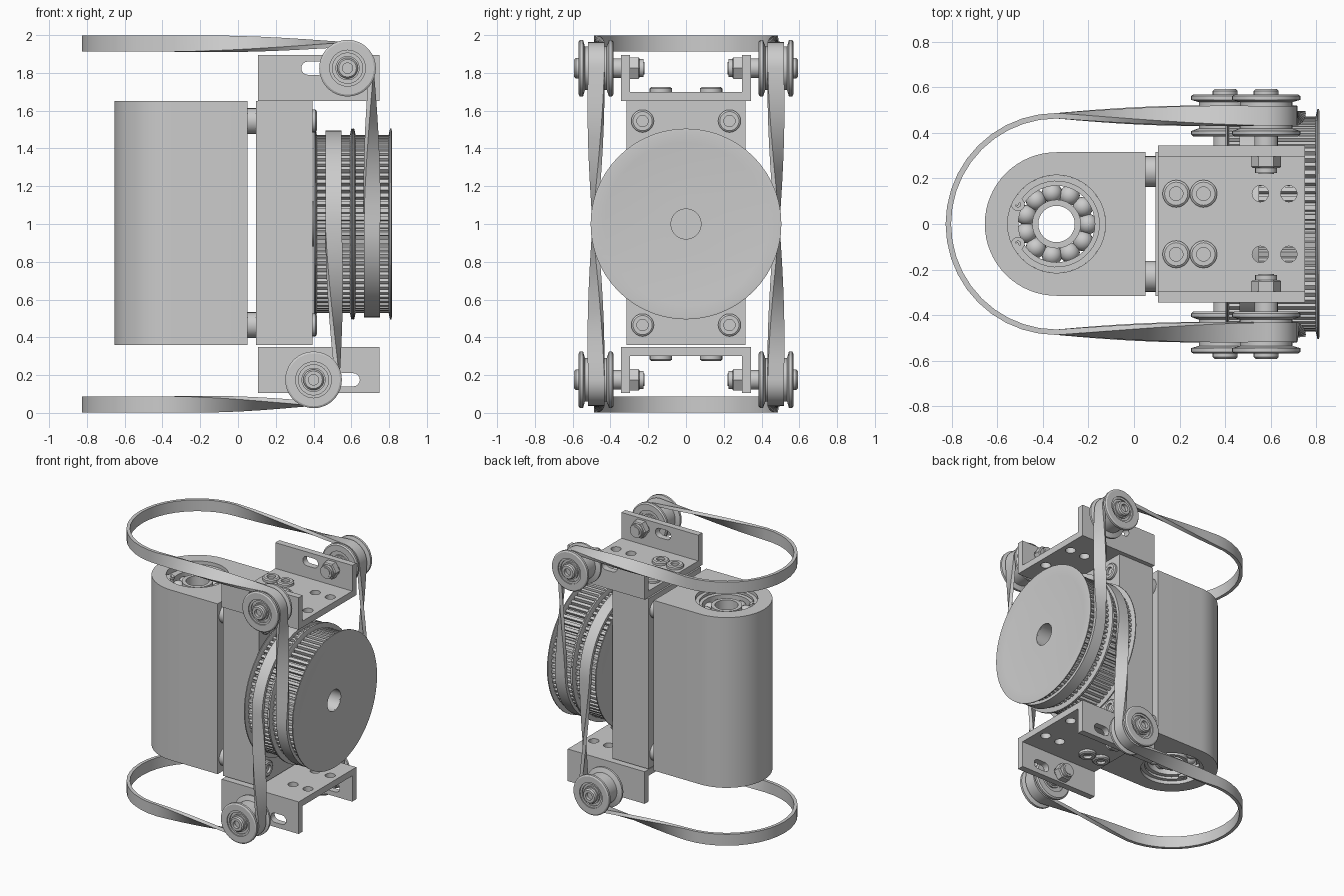
import bpy, bmesh
from math import sin, cos, pi, radians
from mathutils import Vector, Matrix

if "Cube" in bpy.data.objects:
    bpy.data.objects.remove(bpy.data.objects["Cube"])


def finish(name, bm):
    bmesh.ops.remove_doubles(bm, verts=bm.verts, dist=0.0002)
    bmesh.ops.recalc_face_normals(bm, faces=bm.faces)
    me = bpy.data.meshes.new(name)
    bm.to_mesh(me)
    bm.free()
    ob = bpy.data.objects.new(name, me)
    bpy.context.collection.objects.link(ob)
    return ob


def lathe(name, prof, origin, axis, seg=32, closed=False):
    """Spin (radius, distance) points around an axis; closed makes a ring."""
    bm = bmesh.new()
    rot = Vector(axis).to_track_quat('Z', 'Y').to_matrix()
    o = Vector(origin)
    rings = [[bm.verts.new(o + rot @ Vector((r * cos(2 * pi * i / seg), r * sin(2 * pi * i / seg), t)))
              for i in range(seg)] for r, t in prof]
    n = len(rings)
    for k in range(n if closed else n - 1):
        a, b = rings[k], rings[(k + 1) % n]
        for i in range(seg):
            j = (i + 1) % seg
            bm.faces.new((a[i], a[j], b[j], b[i]))
    return finish(name, bm)


def ring(name, r0, r1, t0, t1, origin, axis, seg=32):
    return lathe(name, [(r0, t0), (r1, t0), (r1, t1), (r0, t1)], origin, axis, seg, True)


def plate(name, outlines, thick, origin, u, v):
    """Flat sheet with holes, drawn in the u-v plane and centred on its thickness."""
    cu = bpy.data.curves.new(name, 'CURVE')
    cu.dimensions, cu.fill_mode, cu.extrude = '2D', 'BOTH', thick / 2
    for pts in outlines:
        sp = cu.splines.new('POLY')
        sp.points.add(len(pts) - 1)
        for p, (x, y) in zip(sp.points, pts):
            p.co = (x, y, 0, 1)
        sp.use_cyclic_u = True
    tmp = bpy.data.objects.new(name, cu)
    bpy.context.collection.objects.link(tmp)
    bpy.context.view_layer.update()
    me = bpy.data.meshes.new_from_object(tmp.evaluated_get(bpy.context.evaluated_depsgraph_get()))
    bpy.data.objects.remove(tmp)
    u, v = Vector(u), Vector(v)
    m = Matrix((u, v, u.cross(v))).transposed().to_4x4()
    m.translation = Vector(origin)
    me.transform(m)
    bm = bmesh.new()
    bm.from_mesh(me)
    bpy.data.meshes.remove(me)
    return finish(name, bm)


def arc(cx, cy, r, a0=0, a1=360, n=24):
    k = n if a1 - a0 == 360 else n - 1
    return [(cx + r * cos(radians(a0 + (a1 - a0) * i / k)), cy + r * sin(radians(a0 + (a1 - a0) * i / k)))
            for i in range(n)]


def rect(x0, x1, y0, y1):
    return [(x0, y0), (x1, y0), (x1, y1), (x0, y1)]


def slot(cx, cy, half, r):
    return arc(cx + half, cy, r, -90, 90, 9) + arc(cx - half, cy, r, 90, 270, 9)


X, Y, Z = (1, 0, 0), (0, 1, 0), (0, 0, 1)
BX = -0.34  # bore centre

# Round-ended housing with a bore, and the mounting block
plate('housing', [[(0.05, -0.315), (0.05, 0.315)] + arc(BX, 0, 0.315, 90, 270, 33), arc(BX, 0, 0.215, n=40)],
      1.29, (0, 0, 1.005), X, Y)
plate('mounting_block', [rect(0.095, 0.395, -0.315, 0.315)], 1.29, (0, 0, 1.005), X, Y)


def socket_head(name, origin, axis, r=0.06, h=0.022):
    lathe(name, [(0, 0), (r, 0), (r, h * 0.7), (r * 0.85, h), (r * 0.5, h), (r * 0.5, h * 0.2), (0, h * 0.2)],
          origin, axis, 20)


# Spacers and bolts through the block
for y in (-0.23, 0.23):
    for z in (0.465, 1.545):
        lathe('block_spacer', [(0, 0), (0.068, 0), (0.068, 0.045), (0, 0.045)], (0.05, y, z), X, 24)
        socket_head('block_bolt', (0.395, y, z), X)

# Ball bearings at both ends of the bore, with retaining clips
for s in (-1, 1):
    o, ax = (BX, 0, 1.005 + s * 0.645), (0, 0, s)
    ring('bearing_outer_race', 0.168, 0.215, -0.19, -0.05, o, ax, 40)
    ring('bearing_inner_race', 0.08, 0.107, -0.19, -0.05, o, ax, 32)
    for i in range(11):
        a = 2 * pi * i / 11
        bm = bmesh.new()
        bmesh.ops.create_uvsphere(bm, u_segments=16, v_segments=10, radius=0.045,
                                  matrix=Matrix.Translation((BX + 0.138 * cos(a), 0.138 * sin(a), o[2] - s * 0.115)))
        finish('bearing_ball', bm)
    plate('retaining_clip', [arc(BX, 0, 0.215, -155, 155, 36) + arc(BX, 0, 0.188, -155, 155, 36)[::-1]],
          0.018, (0, 0, o[2] - s * 0.035), X, Y)
    for a in (-153, 153):
        c = arc(BX, 0, 0.19, a, a + 1, 2)[0]
        ring('clip_ear', 0.012, 0.03, -0.044, -0.026, (c[0], c[1], o[2]), ax, 14)

# Two large toothed pulleys, each with two flanges
lathe('pulley_hub', [(0.08, 0), (0.12, 0), (0.12, 0.03), (0.08, 0.03)], (0.39, 0, 1), X, 32, True)
TEETH = 72
for x0, x1 in ((0.415, 0.595), (0.62, 0.80)):
    prof = []
    for i in range(TEETH):
        for f, r in ((0, 0.472), (0.5, 0.472), (0.6, 0.448), (0.9, 0.448)):
            a = 2 * pi * (i + f) / TEETH
            prof.append((r * cos(a), r * sin(a)))
    plate('toothed_pulley', [prof, arc(0, 0, 0.08)], x1 - x0, ((x0 + x1) / 2, 0, 1), Y, Z)
    for x, d in ((x0, (-1, 0, 0)), (x1, X)):
        lathe('pulley_flange', [(0.08, -0.003), (0.47, -0.003), (0.505, 0.005), (0.505, 0.012), (0.495, 0.014),
                                (0.43, 0.006), (0.08, 0.006)], (x, 0, 1), d, 56, True)


def idler(x, z, s):
    """Flanged idler wheel on a bolt and nut; s is the side in y."""
    o, d = (x, 0, z), (0, s, 0)
    lathe('idler_wheel', [(0.095, 0.385), (0.14, 0.385), (0.15, 0.393), (0.15, 0.408), (0.115, 0.42),
                          (0.115, 0.535), (0.15, 0.545), (0.15, 0.562), (0.14, 0.568), (0.095, 0.568)],
          o, d, 36, True)
    ring('idler_bearing_outer', 0.08, 0.096, 0.395, 0.56, o, d)
    ring('idler_bearing_shield', 0.06, 0.082, 0.40, 0.55, o, d)
    ring('idler_bearing_inner', 0.035, 0.064, 0.39, 0.563, o, d)
    ring('idler_spacer', 0.03, 0.052, 0.343, 0.392, o, d, 20)
    lathe('idler_bolt', [(0, 0.22), (0.034, 0.22), (0.034, 0.563), (0, 0.563)], o, d, 18)
    socket_head('idler_bolt_head', (x, s * 0.562, z), d, 0.055, 0.03)
    lathe('idler_nut', [(0.034, 0.245), (0.058, 0.245), (0.066, 0.252), (0.066, 0.297), (0.034, 0.297)], o, d, 6, True)
    ring('idler_nut_collar', 0.03, 0.048, 0.224, 0.25, o, d, 20)


def belt(xi, zi, xp, s):
    """Twisted belt: back loop, idler, pulley. Built upright, s=-1 flips it in z."""
    half = []  # (point, outward normal, width direction)
    r = 0.475
    for i in range(11):
        a = pi - pi / 2 * i / 10
        half.append(((BX + r * cos(a), r * sin(a), 1.955), (cos(a), sin(a), 0), Z))
    for i in range(1, 8):
        t = i / 8
        a = t * pi / 2
        half.append(((BX + (xi - BX) * t, r, 1.955 + (zi - 1.83) * t), (0, cos(a), sin(a)), (0, -sin(a), cos(a))))
    for i in range(9):
        a = pi / 2 * i / 8
        n = Vector((sin(a), 0, cos(a)))
        half.append((Vector((xi, r, zi)) + n * 0.126, n, (0, -1, 0)))
    for i in range(1, 8):
        t = i / 8
        a = t * pi / 2
        half.append(((xi + 0.126 + (xp - xi - 0.126) * t, r + 0.008 * t, zi + (1 - zi) * t),
                     (cos(a), sin(a), 0), (sin(a), -cos(a), 0)))
    for i in range(15):
        a = pi / 2 * i / 14
        half.append(((xp, 0.483 * cos(a), 1 - 0.483 * sin(a)), (0, cos(a), -sin(a)), X))
    flip = lambda q: tuple(Vector((c[0], -c[1], c[2])) for c in q)
    path = half + [flip(q) for q in half[-2:0:-1]]
    bm = bmesh.new()
    loops = []
    for p, n, w in path:
        p, n, w = Vector(p), Vector(n), Vector(w)
        cs = [p + w * (a * 0.043) + n * (b * 0.012) for a, b in ((-1, -1), (1, -1), (1, 1), (-1, 1))]
        loops.append([bm.verts.new((c.x, c.y, 1 + s * (c.z - 1))) for c in cs])
    for k, a in enumerate(loops):
        b = loops[(k + 1) % len(loops)]
        for i in range(4):
            j = (i + 1) % 4
            bm.faces.new((a[i], a[j], b[j], b[i]))
    finish('belt', bm)


# Upper and lower brackets with their idlers and belts
for s, xi, xp in ((1, 0.58, 0.71), (-1, 0.4, 0.505)):
    zz = lambda h: 1 + s * (h - 1)
    holes = [arc(x, y, 0.036, n=16) for x in (0.555, 0.68) for y in (-0.133, 0.133)]
    plate('bracket_base', [rect(0.105, 0.75, -0.297, 0.297)] + holes, 0.048, (0, 0, zz(1.676)), X, Y)
    for side in (-1, 1):
        plate('bracket_wall', [rect(0.105, 0.75, zz(1.652), zz(1.895)),
                               slot(0.4, zz(1.825), 0.03, 0.035), slot(0.58, zz(1.825), 0.03, 0.035)],
              0.048, (0, side * 0.321, 0), X, Z)
        idler(xi, zz(1.825), side)
        for x in (0.185, 0.305):
            socket_head('bracket_bolt', (x, side * 0.133, zz(1.70)), (0, 0, s), 0.06, 0.024)
    belt(xi, 1.825, xp, s)

# Smooth the round faces, keep the edges crisp
for ob in bpy.context.scene.objects:
    ob.select_set(True)
    bpy.context.view_layer.objects.active = ob
bpy.ops.object.shade_smooth_by_angle(angle=radians(30))
